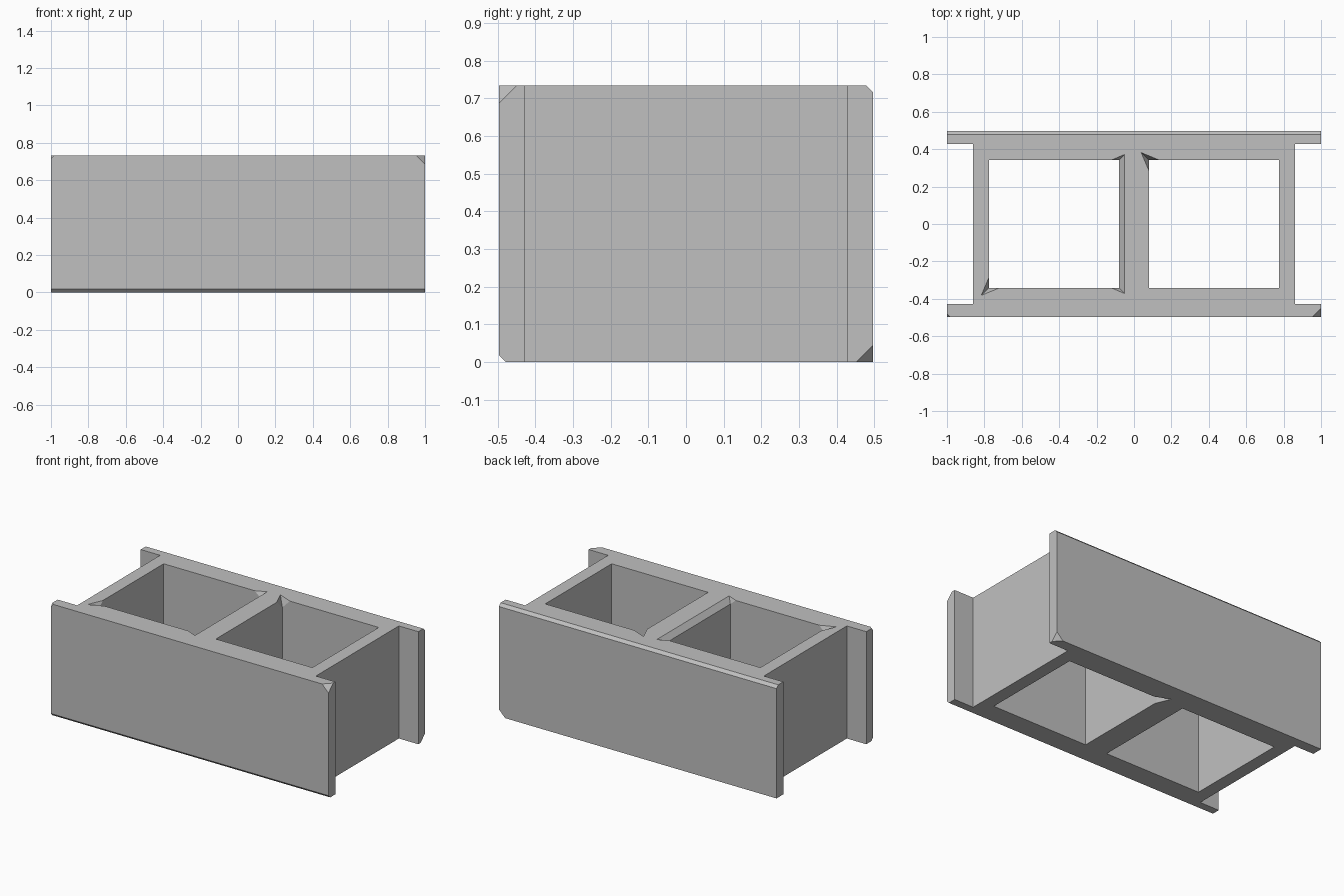
import bpy, bmesh
from mathutils import Vector

cube = bpy.data.objects.get("Cube")
if cube:
    bpy.data.objects.remove(cube, do_unlink=True)

X, Y, H = 1.0, 0.497, 0.733          # outer half sizes and height
WEB_X, FLANGE_Y = 0.86, 0.427        # end web face, flange inner face
HOLE_IN, HOLE_OUT, HOLE_Y = 0.08, 0.775, 0.342

concrete = bpy.data.materials.new("concrete grey")
concrete.use_nodes = True
colour = (0.53, 0.53, 0.53, 1)
concrete.diffuse_color = colour
concrete.node_tree.nodes["Principled BSDF"].inputs["Base Color"].default_value = colour


def make_object(name, bm):
    bmesh.ops.recalc_face_normals(bm, faces=bm.faces)
    mesh = bpy.data.meshes.new(name)
    bm.to_mesh(mesh)
    bm.free()
    mesh.materials.append(concrete)
    obj = bpy.data.objects.new(name, mesh)
    bpy.context.collection.objects.link(obj)
    return obj


def hull(name, points):
    bm = bmesh.new()
    for p in points:
        bm.verts.new(p)
    bmesh.ops.convex_hull(bm, input=bm.verts)
    return make_object(name, bm)


def grow(base, points, k=1.3):
    """Push points away from the base so the cutter passes the surface."""
    return [base + (p - base) * k for p in points]


# Block body: I-shaped outline, extruded upward
quarter = [(WEB_X, FLANGE_Y), (X, FLANGE_Y), (X, Y)]
outline = quarter + [(-x, y) for x, y in reversed(quarter)]
outline += [(-x, -y) for x, y in quarter] + [(x, -y) for x, y in reversed(quarter)]
bm = bmesh.new()
face = bm.faces.new([bm.verts.new((x, y, 0)) for x, y in outline])
top = bmesh.ops.extrude_face_region(bm, geom=[face])["geom"]
bmesh.ops.translate(bm, vec=(0, 0, H),
                    verts=[g for g in top if isinstance(g, bmesh.types.BMVert)])
bmesh.ops.recalc_face_normals(bm, faces=bm.faces)

# Worn outer edges and corners: outward direction and size of each cut
for direction, size in [((0, 1, 1), 0.018), ((0, -1, -1), 0.018),
                        ((1, -1, 1), 0.047), ((-1, -1, 1), 0.018),
                        ((1, 1, -1), 0.045)]:
    n = Vector(direction)
    corner = Vector((n.x * X, n.y * Y, H if n.z > 0 else 0))
    point = corner - Vector((0, 0, n.z * size))
    cut = bmesh.ops.bisect_plane(bm, geom=bm.verts[:] + bm.edges[:] + bm.faces[:],
                                 plane_co=point, plane_no=n, clear_outer=True)
    rim = [g for g in cut["geom_cut"] if isinstance(g, bmesh.types.BMEdge)]
    bmesh.ops.contextual_create(bm, geom=rim)
block = make_object("concrete_block", bm)

cutters = []
# Two through holes
for s in (-1, 1):
    cutters.append(hull("hole_cutter", [(s * x, y, z) for x in (HOLE_IN, HOLE_OUT)
                                        for y in (-HOLE_Y, HOLE_Y)
                                        for z in (-0.1, H + 0.1)]))


# Chipped hole corners: sx, sy point from the corner into the hole
def corner_chip(x, y, z, sx, sy, sz):
    c = Vector((x, y, z))
    deep = c - Vector((0, 0, sz * 0.055))
    rim = [c + Vector((-sx * 0.042, -sy * 0.04, 0)),
           c + Vector((sx * 0.055, 0, 0)), c + Vector((0, sy * 0.058, 0))]
    cutters.append(hull("chip_cutter", [deep] + grow(deep, rim)))


corner_chip(HOLE_IN, HOLE_Y, H, 1, -1, 1)
corner_chip(HOLE_IN, HOLE_Y, 0, 1, -1, -1)
corner_chip(-HOLE_OUT, -HOLE_Y, H, 1, 1, 1)

# Worn upper edge of the middle web
points = []
for s in (-1, 1):
    deep = Vector((-HOLE_IN, s * HOLE_Y, H - 0.034))
    rim = [Vector((-HOLE_IN + 0.03, s * (HOLE_Y + 0.03), H)),
           Vector((-HOLE_IN - 0.04, s * HOLE_Y, H))]
    points += [deep] + grow(deep, rim)
cutters.append(hull("web_edge_cutter", points))

# Apply the cuts, then discard the cutters
bpy.context.view_layer.objects.active = block
for cutter in cutters:
    cutter.hide_render = True
    mod = block.modifiers.new("cut", "BOOLEAN")
    mod.operation = "DIFFERENCE"
    mod.solver = "EXACT"
    mod.object = cutter
    bpy.ops.object.modifier_apply(modifier=mod.name)
    bpy.data.objects.remove(cutter, do_unlink=True)
